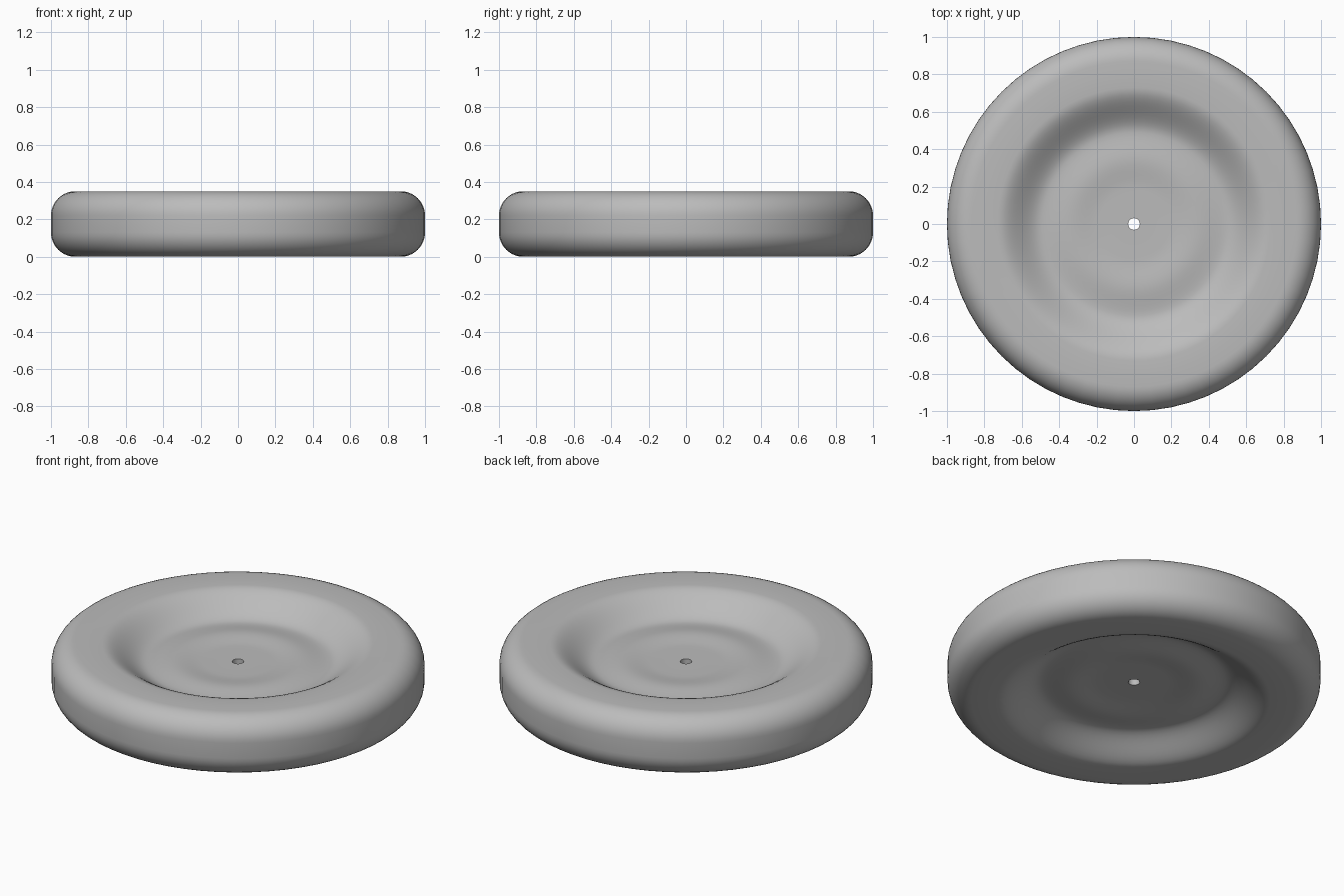
import bpy, bmesh, math

if "Cube" in bpy.data.objects:
    bpy.data.objects.remove(bpy.data.objects["Cube"])

SEGMENTS = 64
HEIGHT, CORNER, HOLE = 0.35, 0.13, 0.031

grey = bpy.data.materials.new("plain grey")
grey.diffuse_color = (0.5, 0.5, 0.5, 1)
grey.use_nodes = True
grey.node_tree.nodes["Principled BSDF"].inputs["Base Color"].default_value = grey.diffuse_color


def ease(a, b, count):
    """Smooth S-shaped run of profile points from a to b, leaving out b."""
    points = []
    for i in range(count):
        t = i / count
        s = t * t * (3 - 2 * t)
        points.append((a[0] + (b[0] - a[0]) * t, a[1] + (b[1] - a[1]) * s))
    return points


# Upper half of the section: hub, low ridge, groove, raised rim, rounded edge
keys = [(HOLE, 0.238), (0.19, 0.238), (0.34, 0.25), (0.49, 0.236),
        (0.73, HEIGHT), (1 - CORNER, HEIGHT)]
upper = []
for a, b, count in zip(keys, keys[1:], (2, 6, 6, 12, 2)):
    upper += ease(a, b, count)
for i in range(11):
    angle = math.pi / 2 * (1 - i / 10)
    upper.append((1 - CORNER + CORNER * math.cos(angle),
                  HEIGHT - CORNER + CORNER * math.sin(angle)))

# Mirror the section below the middle and close it through the centre hole
profile = upper + [(r, HEIGHT - z) for r, z in reversed(upper)]

# Revolve the section into the wheel
bm = bmesh.new()
rings = []
for s in range(SEGMENTS):
    a = 2 * math.pi * s / SEGMENTS
    rings.append([bm.verts.new((r * math.cos(a), r * math.sin(a), z))
                  for r, z in profile])
n = len(profile)
for s in range(SEGMENTS):
    here, there = rings[s], rings[(s + 1) % SEGMENTS]
    for i in range(n):
        j = (i + 1) % n
        bm.faces.new((here[i], here[j], there[j], there[i]))
bmesh.ops.recalc_face_normals(bm, faces=bm.faces)

mesh = bpy.data.meshes.new("wheel")
bm.to_mesh(mesh)
bm.free()
mesh.materials.append(grey)
wheel = bpy.data.objects.new("wheel", mesh)
bpy.context.collection.objects.link(wheel)
bpy.context.view_layer.objects.active = wheel
wheel.select_set(True)
bpy.ops.object.shade_smooth_by_angle(angle=math.radians(40))
